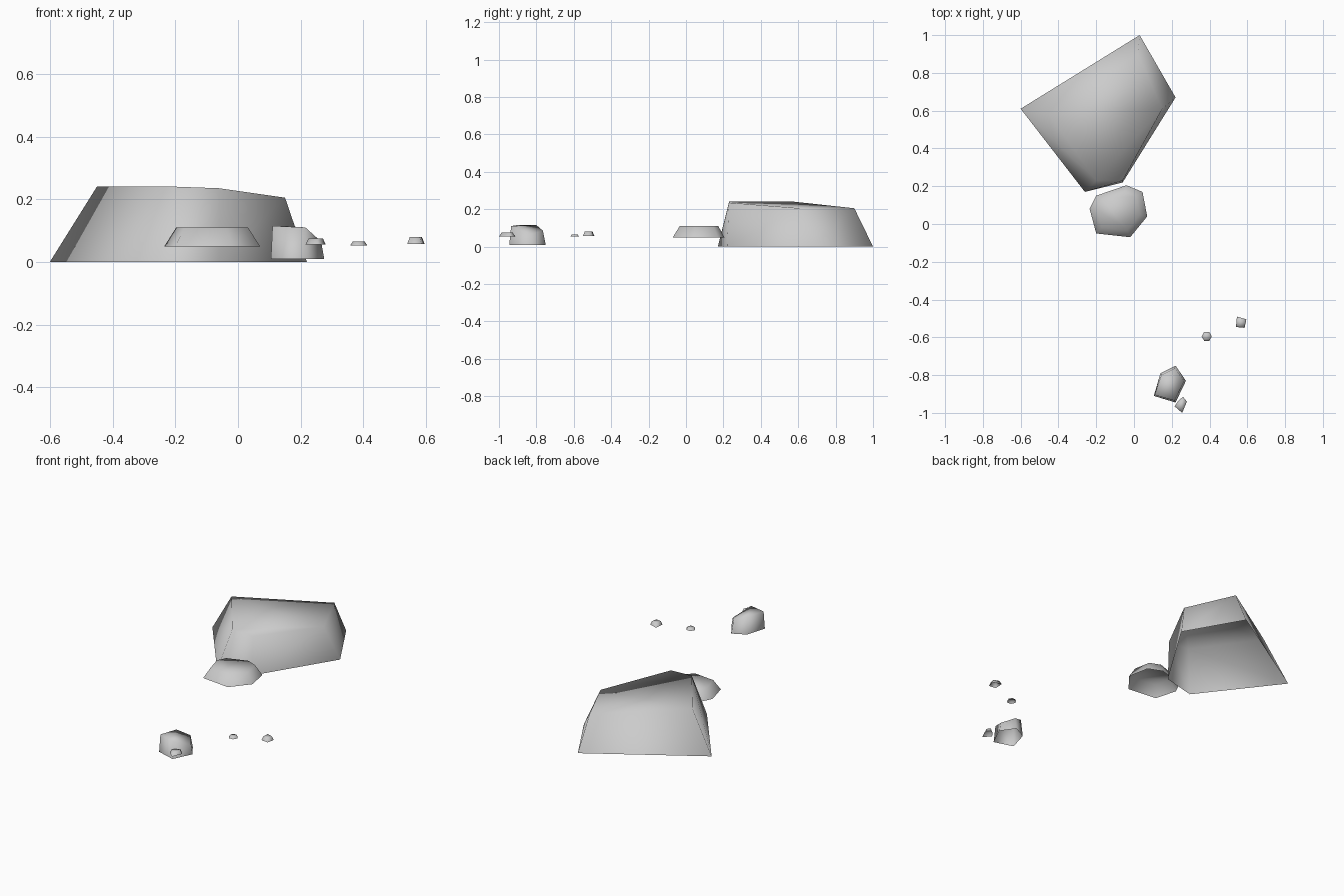
import bpy
import bmesh
from math import cos, sin, tau
from mathutils import Vector

default_cube = bpy.data.objects.get("Cube")
if default_cube:
    bpy.data.objects.remove(default_cube, do_unlink=True)

# One plain stone colour
stone = bpy.data.materials.new("stone_grey")
stone.use_nodes = True
stone.diffuse_color = (0.6, 0.6, 0.6, 1)
stone_shader = stone.node_tree.nodes["Principled BSDF"]
stone_shader.inputs["Base Color"].default_value = stone.diffuse_color
stone_shader.inputs["Roughness"].default_value = 0.9


def shrink(outline, factor, height):
    """Copy an outline towards its middle and lift it to a flat top."""
    middle = sum((Vector(p) for p in outline), Vector((0, 0))) / len(outline)
    ring = [middle.lerp(Vector(p), factor) for p in outline]
    return [(p.x, p.y, height) for p in ring]


def rock(name, outline, ground, top, cap_split=None):
    """Smooth rock, open underneath: base outline, walls and a cap."""
    bm = bmesh.new()
    lower = [bm.verts.new((x, y, ground)) for x, y in outline]
    upper = [bm.verts.new(p) for p in top]
    count = len(lower)
    for i in range(count):
        j = (i + 1) % count
        bm.faces.new((lower[i], lower[j], upper[j], upper[i]))
    cap = bm.faces.new(upper)
    if cap_split:
        a, b = cap_split
        bmesh.utils.face_split(cap, upper[a], upper[b])
    for face in bm.faces:
        face.smooth = True
    mesh = bpy.data.meshes.new(name)
    bm.to_mesh(mesh)
    bm.free()
    mesh.materials.append(stone)
    obj = bpy.data.objects.new(name, mesh)
    bpy.context.collection.objects.link(obj)
    return obj


# Large boulder at the back, its cap dipping to the rear left
rock("large_boulder",
     [(-0.26, 0.17), (-0.06, 0.22), (0.22, 0.67), (0.03, 1.0), (-0.6, 0.61)],
     0.0,
     [(-0.2, 0.23, 0.24), (-0.06, 0.23, 0.235), (0.15, 0.61, 0.205),
      (0.02, 0.9, 0.205), (-0.45, 0.58, 0.24)],
     cap_split=(0, 2))

# Flat seven-sided rock in front of the boulder
flat_outline = [(-0.2, -0.05), (-0.02, -0.07), (0.07, 0.04), (0.045, 0.17),
                (-0.04, 0.205), (-0.2, 0.15), (-0.235, 0.08)]
rock("flat_rock", flat_outline, 0.05, shrink(flat_outline, 0.75, 0.11))

# Upright rock near the front with a sloping right shoulder
rock("front_rock",
     [(0.105, -0.91), (0.22, -0.945), (0.275, -0.83), (0.22, -0.75), (0.14, -0.79)],
     0.01,
     [(0.11, -0.905, 0.115), (0.215, -0.935, 0.11), (0.265, -0.83, 0.065),
      (0.215, -0.765, 0.085), (0.145, -0.8, 0.115)],
     cap_split=(1, 4))

# Three pebbles
pebble_outline = [(0.215, -0.965), (0.255, -1.0), (0.28, -0.94),
                  (0.26, -0.915), (0.235, -0.935)]
rock("front_pebble", pebble_outline, 0.055, shrink(pebble_outline, 0.7, 0.075))

round_outline = [(0.385 + 0.027 * cos(tau * k / 6), -0.595 + 0.027 * sin(tau * k / 6))
                 for k in range(6)]
rock("round_pebble", round_outline, 0.053, shrink(round_outline, 0.7, 0.065))

square_outline = [(0.54, -0.545), (0.585, -0.55), (0.595, -0.505), (0.545, -0.49)]
rock("square_pebble", square_outline, 0.058, shrink(square_outline, 0.7, 0.08))
